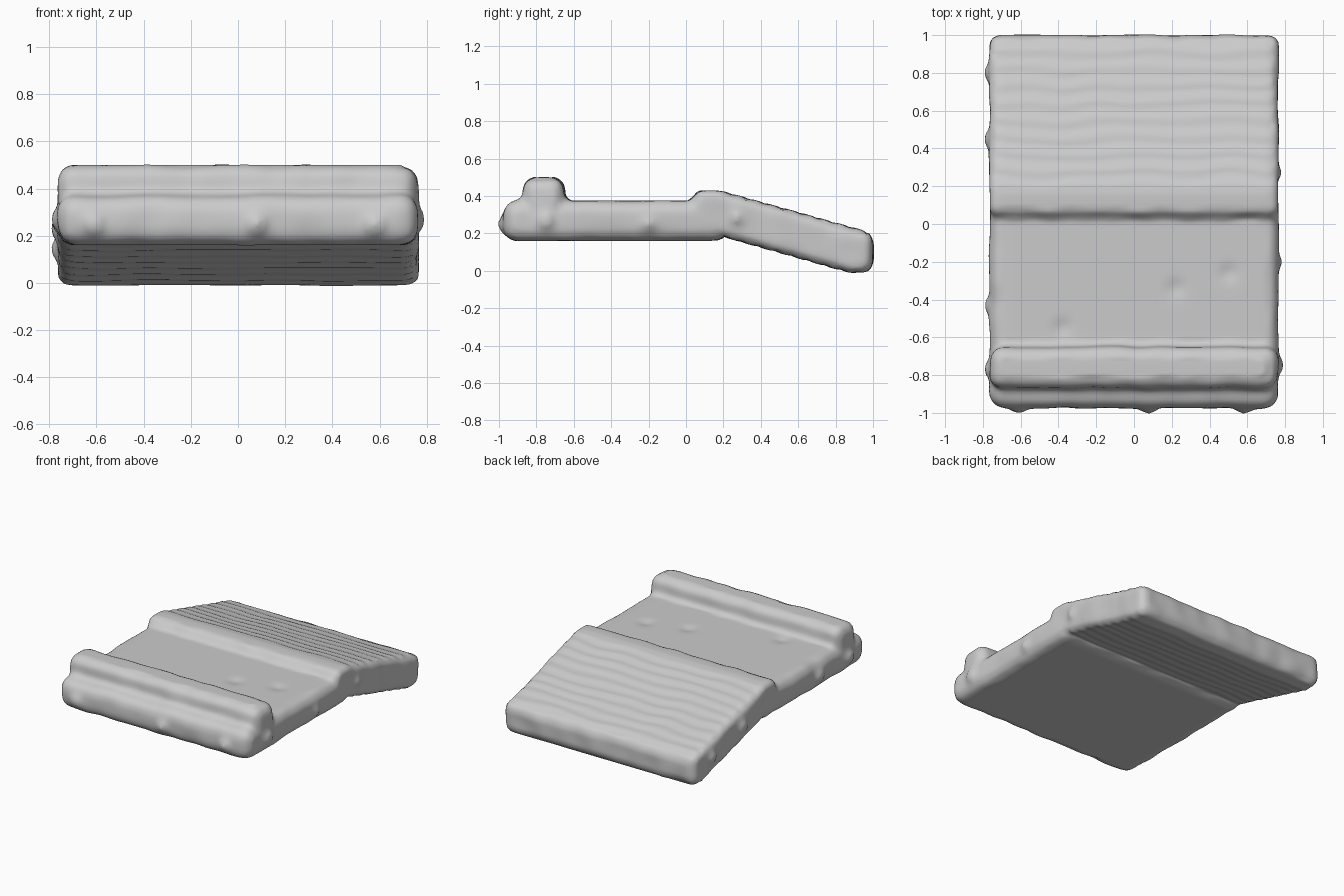
import bpy, bmesh, math
from mathutils import noise

cube = bpy.data.objects.get("Cube")
if cube:
    bpy.data.objects.remove(cube, do_unlink=True)

HALF_WIDTH = 0.765

grey = bpy.data.materials.new("light grey")
grey.use_nodes = True
grey.diffuse_color = (0.6, 0.6, 0.6, 1)
grey.node_tree.nodes["Principled BSDF"].inputs["Base Color"].default_value = (0.6, 0.6, 0.6, 1)

body = bmesh.new()


def add_prism(profile, radius):
    """Extrude a convex (y, z) side profile across the width and round its edges."""
    part = bmesh.new()
    face = part.faces.new([part.verts.new((-HALF_WIDTH, y, z)) for y, z in profile])
    ext = bmesh.ops.extrude_face_region(part, geom=[face], use_keep_orig=True)["geom"]
    bmesh.ops.translate(part, vec=(2 * HALF_WIDTH, 0, 0),
                        verts=[v for v in ext if isinstance(v, bmesh.types.BMVert)])
    bmesh.ops.recalc_face_normals(part, faces=part.faces)
    bmesh.ops.bevel(part, geom=part.edges[:], offset=radius, segments=4,
                    profile=0.5, affect='EDGES', clamp_overlap=True)
    mesh = bpy.data.meshes.new("part")
    part.to_mesh(mesh)
    part.free()
    body.from_mesh(mesh)
    bpy.data.meshes.remove(mesh)


def add_knob(x, y, z):
    """Small lump half sunk into the rim."""
    made = bmesh.ops.create_icosphere(body, subdivisions=3, radius=0.06)["verts"]
    bmesh.ops.translate(body, vec=(x, y, z), verts=made)


# Flat deck, front ridge, sloping ramp and the rounded hump at its head
add_prism([(-0.975, 0.16), (0.22, 0.16), (0.22, 0.375), (-0.975, 0.375)], 0.075)
add_prism([(-0.87, 0.25), (-0.65, 0.25), (-0.65, 0.5), (-0.87, 0.5)], 0.07)
add_prism([(0.12, 0.205), (0.9, -0.017), (1.0, 0.0), (1.0, 0.2), (0.12, 0.445)], 0.07)
add_prism([(0.0, 0.2), (0.25, 0.2), (0.25, 0.41), (0.17, 0.43), (0.05, 0.43)], 0.06)

# Lumps along the rim
for y, z in [(0.8, 0.14), (0.45, 0.23), (-0.43, 0.26), (-0.77, 0.27)]:
    add_knob(-0.735, y, z)
for x, y, z in [(0.735, -0.75, 0.27), (0.725, -0.2, 0.25), (0.725, 0.27, 0.28)]:
    add_knob(x, y, z)
for x in (-0.61, 0.08, 0.58):
    add_knob(x, -0.942, 0.25)

mesh = bpy.data.meshes.new("rough_parts")
body.to_mesh(mesh)
body.free()
slab = bpy.data.objects.new("slab_body", mesh)
bpy.context.collection.objects.link(slab)

# Fuse the parts into one soft skin
remesh = slab.modifiers.new("fuse", 'REMESH')
remesh.mode = 'VOXEL'
remesh.voxel_size = 0.02
smooth = slab.modifiers.new("soften", 'SMOOTH')
smooth.factor = 0.5
smooth.iterations = 4
graph = bpy.context.evaluated_depsgraph_get()
skin = bpy.data.meshes.new_from_object(slab.evaluated_get(graph))
slab.modifiers.clear()
slab.data = skin
bpy.data.meshes.remove(mesh)

# Worn surface: terraced ramp, uneven rims and three shallow dents in the deck
DENTS = [(-0.38, -0.55), (0.22, -0.34), (0.5, -0.26)]
worn = bmesh.new()
worn.from_mesh(skin)
worn.normal_update()
for v in worn.verts:
    p, n = v.co.copy(), v.normal
    if p.y > 0.2 and abs(n.z) > 0.8:
        v.co.z += 0.003 * math.sin(p.y * 70 + 2 * noise.noise(p * 4))
    elif abs(n.z) < 0.97:
        v.co += n * 0.008 * noise.noise(p * 7)
    elif n.z > 0:
        for x, y in DENTS:
            d = math.hypot(p.x - x, p.y - y)
            v.co.z -= 0.012 * math.exp(-(d / 0.045) ** 2)
for face in worn.faces:
    face.smooth = True
worn.to_mesh(skin)
worn.free()

skin.materials.clear()
skin.materials.append(grey)
